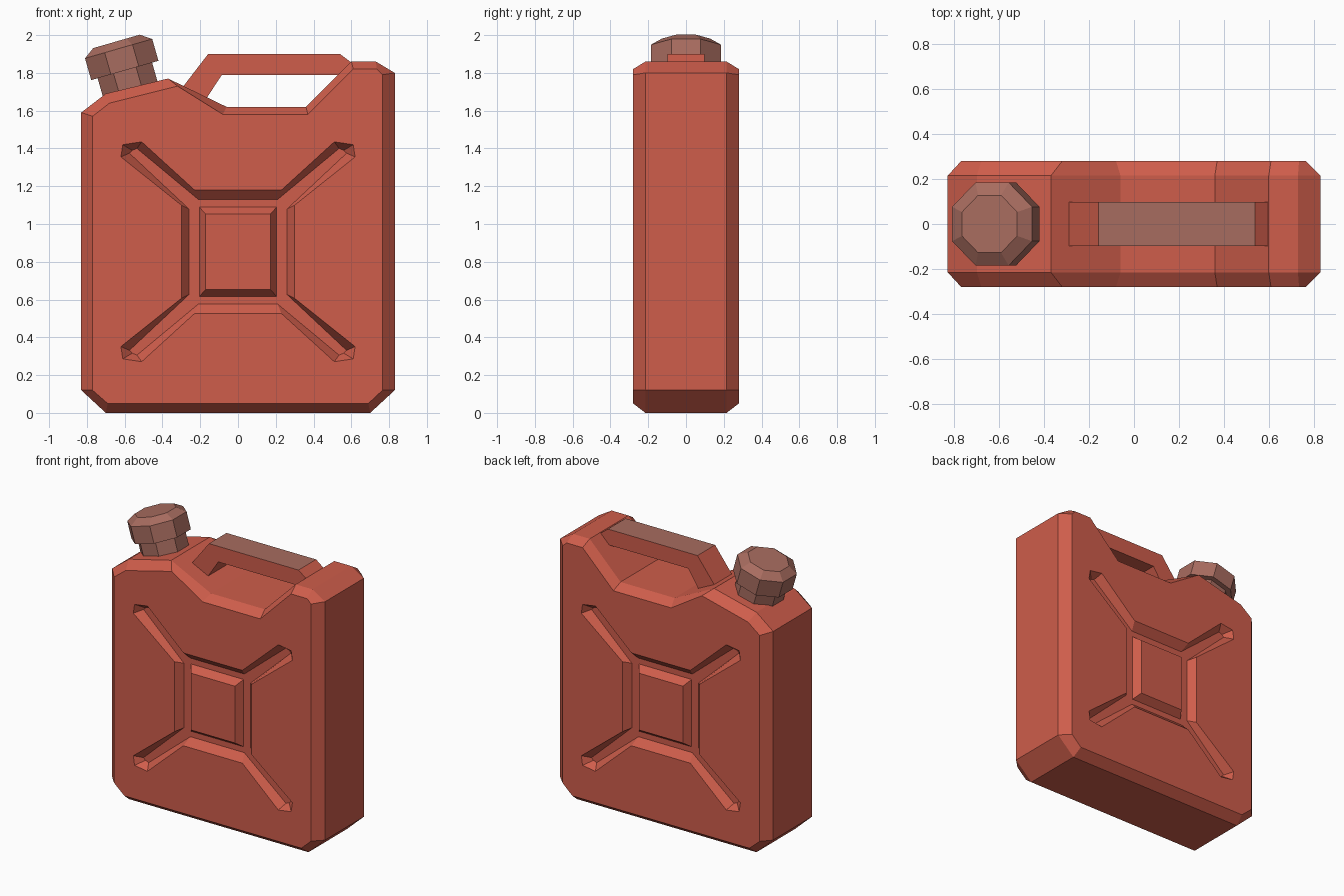
import bpy, bmesh, math
from mathutils import Vector

if "Cube" in bpy.data.objects:
    bpy.data.objects.remove(bpy.data.objects["Cube"])


def material(name, rgb):
    m = bpy.data.materials.new(name)
    m.diffuse_color = (*rgb, 1)
    m.use_nodes = True
    m.node_tree.nodes["Principled BSDF"].inputs["Base Color"].default_value = m.diffuse_color
    return m


RED = material("can_red", (0.62, 0.11, 0.07))
BROWN = material("cap_brown", (0.39, 0.15, 0.115))


def loft(name, loops, mats):
    """Closed solid through loops of equal point count, flat shaded."""
    bm = bmesh.new()
    rings = [[bm.verts.new(p) for p in loop] for loop in loops]
    n = len(rings[0])
    for a, b in zip(rings, rings[1:]):
        for i in range(n):
            j = (i + 1) % n
            bm.faces.new((a[i], a[j], b[j], b[i]))
    bm.faces.new(rings[0])
    bm.faces.new(rings[-1])
    bmesh.ops.recalc_face_normals(bm, faces=bm.faces)
    me = bpy.data.meshes.new(name)
    bm.to_mesh(me)
    bm.free()
    for m in mats:
        me.materials.append(m)
    ob = bpy.data.objects.new(name, me)
    bpy.context.collection.objects.link(ob)
    return ob


def at_y(profile, y):
    return [(x, y, z) for x, z in profile]


def quad_mirror(pts, zc):
    """Repeat a top-right quadrant outline into all four quadrants."""
    tr = [(x, z) for x, z in pts]
    br = [(x, 2 * zc - z) for x, z in reversed(pts)]
    bl = [(-x, 2 * zc - z) for x, z in pts]
    tl = [(-x, z) for x, z in reversed(pts)]
    return tr + br + bl + tl


# body: side profile with a chamfered rim on both faces
outer = [(-0.70, 0), (0.70, 0), (0.83, 0.12), (0.83, 1.80), (0.73, 1.86),
         (0.60, 1.86), (0.36, 1.62), (-0.06, 1.62), (-0.37, 1.77),
         (-0.70, 1.69), (-0.83, 1.59), (-0.83, 0.12)]
inner = [(-0.69, 0.05), (0.69, 0.05), (0.765, 0.12), (0.765, 1.79), (0.735, 1.82),
         (0.61, 1.82), (0.37, 1.58), (-0.08, 1.58), (-0.32, 1.73),
         (-0.68, 1.64), (-0.77, 1.57), (-0.77, 0.12)]
body = loft("body", [at_y(inner, -0.28), at_y(outer, -0.215),
                     at_y(outer, 0.215), at_y(inner, 0.28)], [RED])

# pressed X-shaped recess and raised centre panel, front and back
ZC = 0.853
rim = quad_mirror([(0.23, 1.18), (0.51, 1.435), (0.61, 1.42), (0.62, 1.355), (0.30, 1.10)], ZC)
floor = quad_mirror([(0.21, 1.13), (0.535, 1.40), (0.56, 1.39), (0.575, 1.375), (0.26, 1.08)], ZC)
panel_base = quad_mirror([(0.205, 1.09)], ZC)
panel_top = quad_mirror([(0.172, 1.053)], ZC)
for side, s in (("front", -1), ("back", 1)):
    cutter = loft("recess_cutter", [at_y(floor, s * 0.23), at_y(rim, s * 0.28),
                                    at_y(rim, s * 0.32)], [RED])
    cutter.hide_render = True
    mod = body.modifiers.new("recess", 'BOOLEAN')
    mod.operation = 'DIFFERENCE'
    mod.solver = 'EXACT'
    mod.object = cutter
    bpy.context.view_layer.objects.active = body
    bpy.ops.object.modifier_apply(modifier=mod.name)
    bpy.data.objects.remove(cutter)
    loft(side + "_panel", [at_y(panel_base, s * 0.22), at_y(panel_base, s * 0.23),
                           at_y(panel_top, s * 0.28)], [RED])

# handle: red bar with a brown grip face on top
bar = [(-0.34, 1.67), (-0.158, 1.90), (0.54, 1.90), (0.60, 1.855), (0.64, 1.79),
       (-0.085, 1.79), (-0.21, 1.60)]
bar[0] = (-0.335, 1.67)
handle = loft("handle", [at_y(bar, -0.098), at_y(bar, 0.098)], [RED, BROWN])
for f in handle.data.polygons:
    if f.normal.z > 0.95 and f.center.z > 1.88:
        f.material_index = 1

# tilted octagonal neck and cap
TILT = math.radians(16)
up = Vector((-math.sin(TILT), 0, math.cos(TILT)))
across = Vector((math.cos(TILT), 0, math.sin(TILT)))
base = Vector((-0.599, 0, 1.813))


def octagon(height, apothem):
    r = apothem / math.cos(math.pi / 8)
    angles = [math.pi / 8 + i * math.pi / 4 for i in range(8)]
    return [base + up * height + across * (r * math.cos(a)) + Vector((0, r * math.sin(a), 0))
            for a in angles]


loft("neck", [octagon(-0.17, 0.15), octagon(0.02, 0.15)], [BROWN])
loft("cap", [octagon(0, 0.185), octagon(0.12, 0.185), octagon(0.16, 0.128)], [BROWN])
